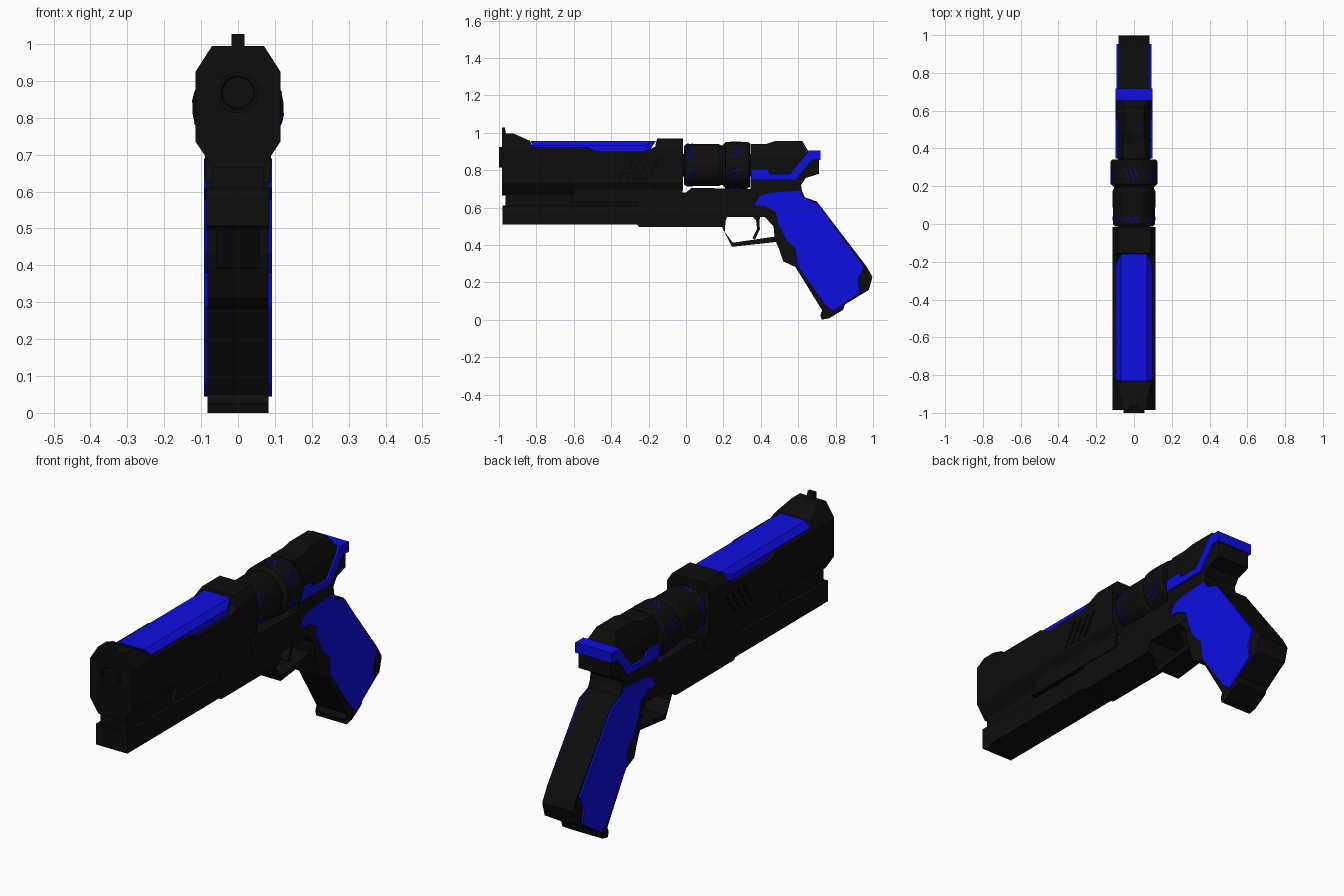
import bpy, bmesh, math
from mathutils import Vector, Matrix

if "Cube" in bpy.data.objects:
    bpy.data.objects.remove(bpy.data.objects["Cube"])


def material(name, rgb):
    m = bpy.data.materials.new(name)
    m.diffuse_color = (*rgb, 1)
    m.use_nodes = True
    m.node_tree.nodes["Principled BSDF"].inputs["Base Color"].default_value = m.diffuse_color
    return m


BLACK = material("black_metal", (0.004, 0.004, 0.004))
BLUE = material("blue_paint", (0.004, 0.004, 0.75))


def finish(bm, name, mat):
    bmesh.ops.recalc_face_normals(bm, faces=bm.faces)
    me = bpy.data.meshes.new(name)
    bm.to_mesh(me)
    bm.free()
    ob = bpy.data.objects.new(name, me)
    bpy.context.collection.objects.link(ob)
    me.materials.append(mat)
    return ob


def add_prism(bm, pts, x0, x1):
    """Side profile (y, z) extruded from x0 to x1."""
    f = bm.faces.new([bm.verts.new((x0, y, z)) for y, z in pts])
    r = bmesh.ops.extrude_face_region(bm, geom=[f])
    vs = [v for v in r["geom"] if isinstance(v, bmesh.types.BMVert)]
    bmesh.ops.translate(bm, verts=vs, vec=(x1 - x0, 0, 0))


def prism(name, pts, w, mat=BLACK, cuts=()):
    """Symmetric profile body; every cut is (point, normal), mirrored in x."""
    bm = bmesh.new()
    add_prism(bm, pts, -w, w)
    for p, n in cuts:
        for s in (1, -1):
            bmesh.ops.bisect_plane(bm, geom=bm.verts[:] + bm.edges[:] + bm.faces[:], dist=1e-5,
                                   plane_co=(s * p[0], p[1], p[2]),
                                   plane_no=(s * n[0], n[1], n[2]), clear_outer=True)
            bmesh.ops.holes_fill(bm, edges=[e for e in bm.edges if e.is_boundary], sides=0)
    return finish(bm, name, mat)


def side_plates(name, pts, x0, x1, mat):
    """The same plate on both sides."""
    bm = bmesh.new()
    for s in (1, -1):
        add_prism(bm, pts, s * x0, s * x1)
    return finish(bm, name, mat)


def lathe(name, pts, zc, mat=BLACK, n=48):
    """Closed (y, radius) profile turned round the bore direction."""
    bm = bmesh.new()
    rings = [[bm.verts.new((r * math.sin(2 * math.pi * i / n), y, zc + r * math.cos(2 * math.pi * i / n)))
              for i in range(n)] for y, r in pts]
    for a, b in zip(rings, rings[1:] + rings[:1]):
        for i in range(n):
            j = (i + 1) % n
            bm.faces.new((a[i], a[j], b[j], b[i]))
    ob = finish(bm, name, mat)
    bpy.context.view_layer.objects.active = ob
    ob.select_set(True)
    bpy.ops.object.shade_smooth_by_angle(angle=math.radians(25))
    ob.select_set(False)
    return ob


def box(y0, y1, z0, z1):
    return [(y0, z0), (y1, z0), (y1, z1), (y0, z1)]


# Barrel shroud with front sight ramp, rib recess and rear block
shroud = prism("barrel_shroud", [
    (-.985, .665), (-.985, .995), (-.92, .995), (-.835, .957), (-.82, .925), (-.53, .925),
    (-.48, .90), (-.22, .90), (-.165, .925), (-.155, .968), (-.016, .968), (-.016, .69),
    (-.55, .69), (-.58, .665)], .115,
    cuts=[((.115, 0, .925), (.07, 0, .045)), ((.115, 0, .735), (.04, 0, -.027))])

# Diagonal vent slots cut in both shroud sides
cut = bmesh.new()
for s in (1, -1):
    for i in range(4):
        y = -.36 + i * .045
        add_prism(cut, [(y, .75), (y + .014, .75), (y + .084, .86), (y + .07, .86)], s * .10, s * .13)
cutter = finish(cut, "vent_cutter", BLACK)
cutter.hide_render = True
mod = shroud.modifiers.new("vents", "BOOLEAN")
mod.object, mod.operation, mod.solver = cutter, "DIFFERENCE", "EXACT"
bpy.context.view_layer.objects.active = shroud
bpy.ops.object.modifier_apply(modifier=mod.name)
bpy.data.objects.remove(cutter)

# Blue top rib
prism("top_rib", [(-.83, .957), (-.16, .957), (-.205, .89), (-.81, .89)], .097, BLUE,
      cuts=[((.097, 0, .932), (.025, 0, .027)), ((.097, -.22, 0), (.06, .027, 0))])

# Front sight and muzzle
prism("front_sight", [(-.985, .98), (-.985, 1.027), (-.968, 1.027), (-.96, .98)], .018)
lathe("muzzle", [(-.84, .0005), (-.84, .042), (-.995, .042), (-1, .046), (-1, .055), (-.83, .055), (-.83, .0005)], .868)

# Under-barrel lug, recessed web and lower rail
prism("under_lug", box(-.98, -.2, .508, .61), .085)
prism("lug_web", box(-.965, -.1, .60, .68), .07)
prism("lower_rail", [(-.62, .625), (-.02, .625), (-.02, .72), (-.56, .72), (-.6, .69)], .09)

# Frame under the cylinder
prism("lower_frame", [(-.26, .505), (-.25, .497), (.2, .497), (.22, .55), (.5, .55), (.5, .695),
                      (.36, .7), (.03, .705), (.0, .68), (-.26, .68)], .085)

# Two-stage cylinder with its axle
lathe("cylinder", [(-.012, .03), (-.012, .1), (0, .112), (.175, .113), (.187, .106), (.195, .106),
                   (.212, .124), (.33, .124), (.342, .116), (.342, .03)], .827)
lathe("cylinder_axle", [(-.05, .0005), (-.05, .06), (.4, .06), (.4, .0005)], .827)

# Blue tick marks round both cylinder stages
bm = bmesh.new()
for y, r, count, length, step in ((.022, .1125, 5, .034, .14), (.265, .124, 3, .06, .2)):
    for g in range(6):
        for k in range(count):
            a = g * math.pi / 3 + (k - count / 2) * step
            m = (Matrix.Translation((0, y, .827)) @ Matrix.Rotation(a, 4, "Y")
                 @ Matrix.Translation((0, 0, r)) @ Matrix.Rotation(.4, 4, "Z")
                 @ Matrix.Diagonal((.004, length, .003, 1)))
            bmesh.ops.create_cube(bm, size=1, matrix=m)
finish(bm, "cylinder_ticks", BLUE)

# Rear frame with chamfered hood
prism("rear_frame", [(.345, .66), (.345, .94), (.43, .94), (.48, .957), (.62, .957), (.655, .90),
                     (.71, .90), (.71, .78), (.64, .758), (.615, .72), (.625, .66)], .088,
      cuts=[((.088, 0, .88), (.075, 0, .035))])

# Blue stripe on both sides, joined by the bar at the back
side_plates("side_stripe", [(.347, .807), (.438, .807), (.45, .78), (.556, .78), (.655, .904), (.70, .904),
                            (.70, .856), (.674, .856), (.588, .748), (.347, .748)], .08, .098, BLUE)
prism("rear_bar", [(.655, .905), (.718, .905), (.718, .855), (.674, .855)], .099, BLUE)

# Trigger guard and trigger
prism("guard_loop", [(.19, .50), (.245, .39), (.50, .418), (.50, .45), (.472, .444), (.25, .412),
                     (.207, .47), (.214, .56), (.19, .56)], .06)
prism("trigger", [(.345, .56), (.375, .53), (.38, .485), (.355, .435), (.37, .43), (.395, .485),
                  (.392, .53), (.40, .56)], .022)

# Grip
prism("grip", [(.36, .69), (.62, .69), (.635, .655), (.70, .632), (.965, .285), (.997, .23), (.978, .16),
               (.85, .082), (.84, .053), (.765, .008), (.725, 0), (.718, .025), (.728, .05), (.585, .282), (.52, .312),
               (.497, .38), (.475, .43), (.468, .50), (.42, .55), (.36, .55)], .083)

# Blue grip panels
side_plates("grip_panel", [(.364, .61), (.395, .663), (.45, .679), (.61, .69), (.63, .652), (.70, .626),
                           (.952, .283), (.92, .214), (.93, .145), (.786, .045), (.742, .08), (.595, .29),
                           (.583, .38), (.53, .433), (.492, .513), (.48, .578), (.42, .61)], .08, .092, BLUE)
